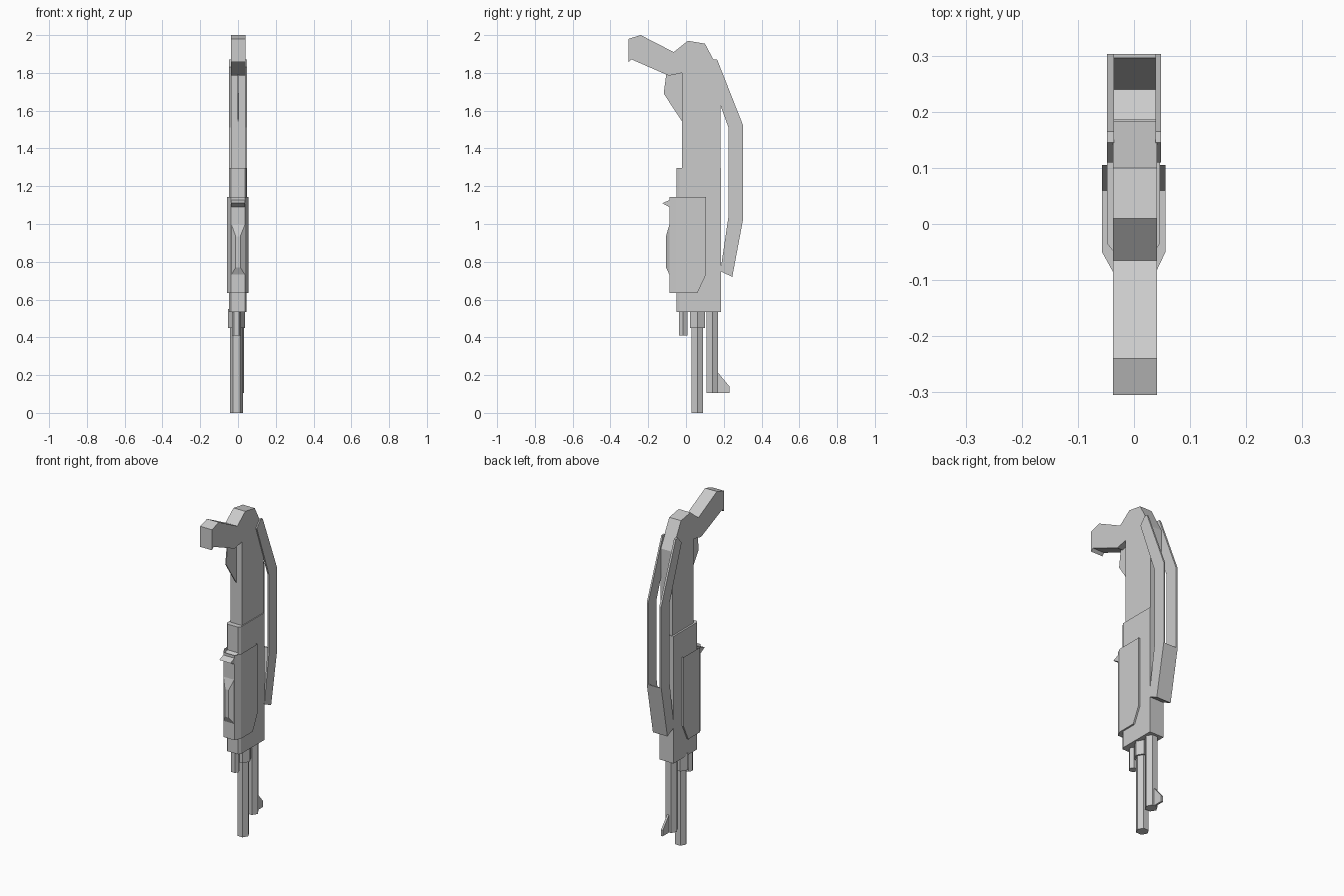
import bpy, bmesh, math

if "Cube" in bpy.data.objects:
    bpy.data.objects.remove(bpy.data.objects["Cube"])


def make(name, verts, faces):
    me = bpy.data.meshes.new(name)
    me.from_pydata(verts, [], faces)
    bm = bmesh.new()
    bm.from_mesh(me)
    bmesh.ops.recalc_face_normals(bm, faces=bm.faces)
    bm.to_mesh(me)
    bm.free()
    ob = bpy.data.objects.new(name, me)
    bpy.context.collection.objects.link(ob)
    return ob


def loft(name, rings, caps=(True, True)):
    """Join matching closed rings of points, with optional end caps."""
    n = len(rings[0])
    verts = [p for r in rings for p in r]
    faces = [(k * n + i, k * n + (i + 1) % n, (k + 1) * n + (i + 1) % n, (k + 1) * n + i)
             for k in range(len(rings) - 1) for i in range(n)]
    if caps[0]:
        faces.append(tuple(range(n)))
    if caps[1]:
        faces.append(tuple(range((len(rings) - 1) * n, len(rings) * n)))
    return make(name, verts, faces)


def plate(name, yz, x0, x1):
    """Side profile (y, z) extruded across x."""
    return loft(name, [[(x, y, z) for y, z in yz] for x in (x0, x1)])


def tube(name, x, y, r, z0, z1):
    """Upright hexagonal tube with corners on the x axis."""
    ring = [(x + r * math.cos(i * math.pi / 3), y + r * math.sin(i * math.pi / 3)) for i in range(6)]
    return loft(name, [[(a, b, z) for a, b in ring] for z in (z0, z1)])


# Grip and upper body in one profile
plate("grip_body", [(-0.305, 1.98), (-0.24, 2.0), (-0.065, 1.91), (0.01, 1.97), (0.10, 1.955),
                    (0.183, 1.80), (0.183, 1.28), (-0.02, 1.28), (-0.02, 1.80), (-0.09, 1.785),
                    (-0.29, 1.872), (-0.305, 1.857)], -0.037, 0.041)

# Thin trigger guard
plate("trigger_guard", [(-0.105, 1.79), (-0.118, 1.69), (-0.015, 1.535), (-0.015, 1.80)], -0.002, 0.004)

# Receiver with chamfered front corners
section = [(-0.048, 0.186), (0.046, 0.186), (0.046, -0.035), (0.036, -0.05), (-0.036, -0.05), (-0.048, -0.035)]
loft("receiver", [[(x, y, z) for x, y in section] for z in (0.535, 1.297)])

# Pump handle: rear edge steps in near the bottom, open at the top
def pump_ring(rear, z):
    return [(-0.057, rear, z), (0.056, rear, z), (0.056, -0.05, z),
            (0.038, -0.088, z), (-0.036, -0.088, z), (-0.057, -0.05, z)]

loft("pump_handle", [pump_ring(0.06, 0.635), pump_ring(0.105, 0.73), pump_ring(0.105, 1.143)], (True, False))

# Raised ridge on the pump front
outer = [(-0.036, 0.73), (0.038, 0.73), (0.038, 1.0), (-0.036, 1.0)]
inner = [(-0.012, 0.77), (0.012, 0.77), (0.012, 0.935), (-0.012, 0.935)]
loft("pump_ridge", [[(x, -0.087, z) for x, z in outer], [(x, -0.106, z) for x, z in inner]])

# Lip at the pump top
plate("pump_lip", [(-0.08, 1.085), (-0.125, 1.11), (-0.05, 1.143)], -0.036, 0.038)

# Folded stock: two side arms and a butt plate
arm = [(0.145, 1.872), (0.165, 1.87), (0.303, 1.52), (0.303, 1.03), (0.245, 0.72),
       (0.182, 0.75), (0.225, 1.04), (0.225, 1.51), (0.11, 1.83)]
for side, x0, x1 in (("left", -0.048, -0.036), ("right", 0.038, 0.048)):
    plate("stock_arm_" + side, arm, x0, x1)
plate("butt_plate", [(0.303, 1.03), (0.245, 0.72), (0.182, 0.75), (0.184, 0.76), (0.24, 0.733), (0.296, 1.03)],
      -0.04, 0.042)

# Tubes below the receiver
tube("magazine_tube", -0.008, 0.06, 0.035, 0.0, 0.55)
tube("magazine_collar", -0.008, 0.06, 0.046, 0.45, 0.55)
tube("barrel", -0.002, 0.14, 0.035, 0.105, 0.55)
tube("guide_rod", -0.008, -0.015, 0.025, 0.41, 0.55)

# Front sight fin
plate("sight_fin", [(0.165, 0.21), (0.172, 0.21), (0.23, 0.14), (0.23, 0.105), (0.165, 0.105)], -0.007, 0.005)
